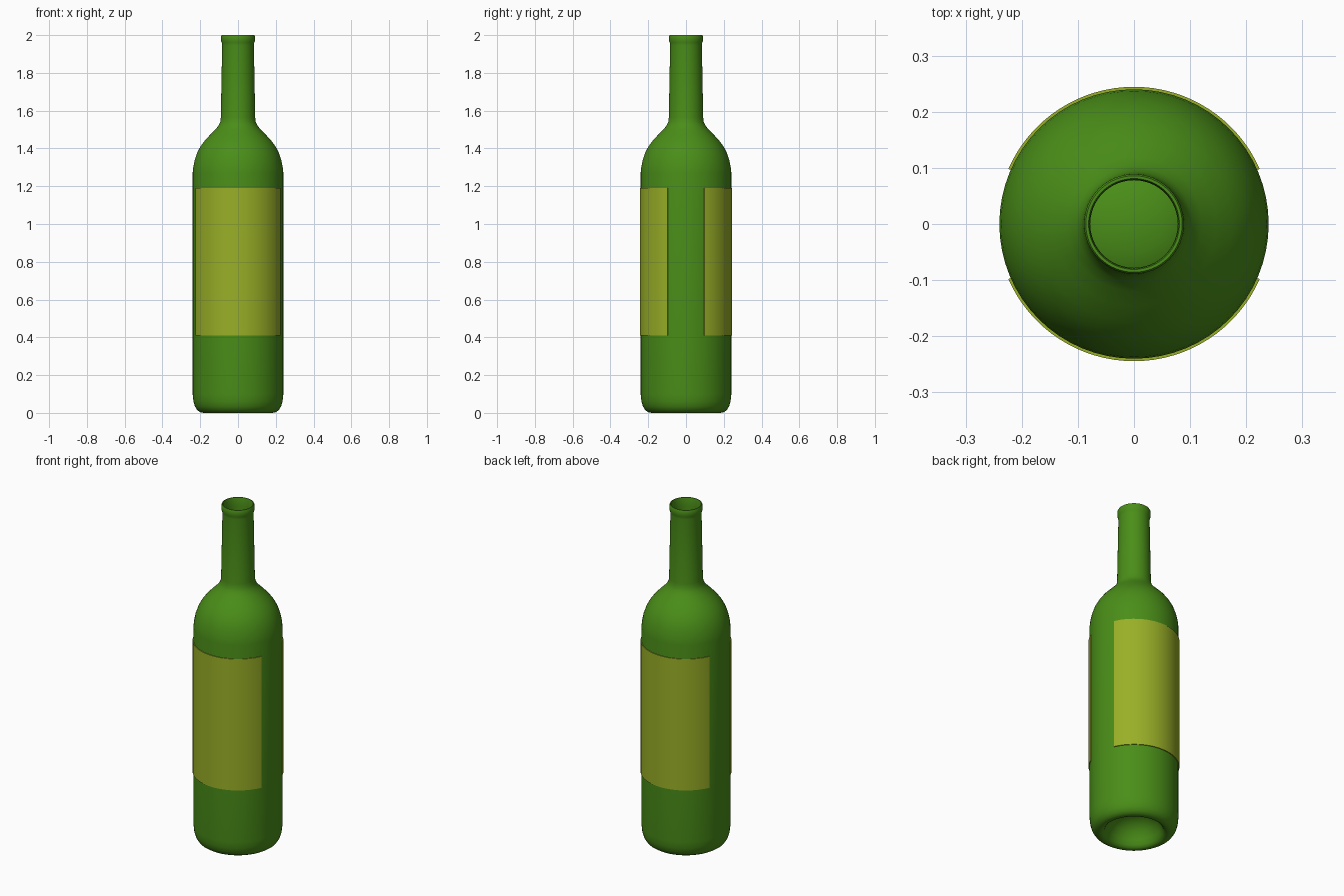
import bpy, bmesh
from math import sin, cos, pi, asin, radians

if "Cube" in bpy.data.objects:
    bpy.data.objects.remove(bpy.data.objects["Cube"])

SEGMENTS = 64


def material(name, color):
    m = bpy.data.materials.new(name)
    m.diffuse_color = color
    m.use_nodes = True
    m.node_tree.nodes["Principled BSDF"].inputs["Base Color"].default_value = m.diffuse_color
    return m


def finish(name, bm, mat, angle):
    bmesh.ops.recalc_face_normals(bm, faces=bm.faces)
    mesh = bpy.data.meshes.new(name)
    bm.to_mesh(mesh)
    bm.free()
    mesh.materials.append(mat)
    obj = bpy.data.objects.new(name, mesh)
    bpy.context.collection.objects.link(obj)
    bpy.ops.object.select_all(action='DESELECT')
    obj.select_set(True)
    bpy.context.view_layer.objects.active = obj
    bpy.ops.object.shade_smooth_by_angle(angle=radians(angle))
    return obj


def lathe(name, profile, mat):
    bm = bmesh.new()
    verts = [bm.verts.new((r, 0, z)) for r, z in profile]
    edges = [bm.edges.new(p) for p in zip(verts, verts[1:])]
    bmesh.ops.spin(bm, geom=verts + edges, axis=(0, 0, 1), cent=(0, 0, 0),
                   angle=2 * pi, steps=SEGMENTS, use_duplicate=False)
    bmesh.ops.remove_doubles(bm, verts=bm.verts, dist=1e-4)
    return finish(name, bm, mat, 50)


def label(name, centre, half, mat, r_in=0.237, r_out=0.2445, z0=0.41, z1=1.19, steps=32):
    # Thin curved strip wrapped around the body
    bm = bmesh.new()
    rings = []
    for i in range(steps + 1):
        a = centre - half + 2 * half * i / steps
        rings.append([bm.verts.new((r * cos(a), r * sin(a), z))
                      for r, z in ((r_in, z0), (r_out, z0), (r_out, z1), (r_in, z1))])
    for a, b in zip(rings, rings[1:]):
        for k in range(4):
            n = (k + 1) % 4
            bm.faces.new((a[k], a[n], b[n], b[k]))
    bm.faces.new(rings[0])
    bm.faces.new(rings[-1])
    return finish(name, bm, mat, 30)


glass = material("green_glass", (0.068, 0.27, 0.009, 1))
paper = material("label_paper", (0.32, 0.43, 0.02, 1))

# Bottle: hollow underside, body, shoulder, neck, lip, then the inner wall
profile = [
    (0, 0.135), (0.05, 0.13), (0.09, 0.113), (0.125, 0.082), (0.147, 0.042),
    (0.158, 0.016), (0.17, 0.004), (0.183, 0.0), (0.2, 0.004), (0.215, 0.014),
    (0.228, 0.034), (0.236, 0.062), (0.24, 0.1), (0.24, 1.27), (0.237, 1.3),
    (0.229, 1.34), (0.216, 1.378), (0.198, 1.412), (0.175, 1.443),
    (0.146, 1.474), (0.12, 1.5), (0.103, 1.521), (0.094, 1.541), (0.091, 1.565),
    (0.084, 1.945), (0.086, 1.96), (0.089, 1.968), (0.089, 1.994), (0.086, 2.0),
    (0.081, 2.0), (0.079, 1.994), (0.078, 1.95), (0.08, 1.56), (0.088, 1.52),
    (0.14, 1.462), (0.19, 1.405), (0.22, 1.33), (0.229, 1.27), (0.229, 0.1),
    (0.21, 0.04), (0.183, 0.02), (0.165, 0.035), (0.135, 0.092),
    (0.095, 0.126), (0.05, 0.143), (0, 0.148),
]
lathe("bottle", profile, glass)

# Front and back labels
half_angle = asin(0.224 / 0.2445)
label("front_label", -pi / 2, half_angle, paper)
label("back_label", pi / 2, half_angle, paper)
